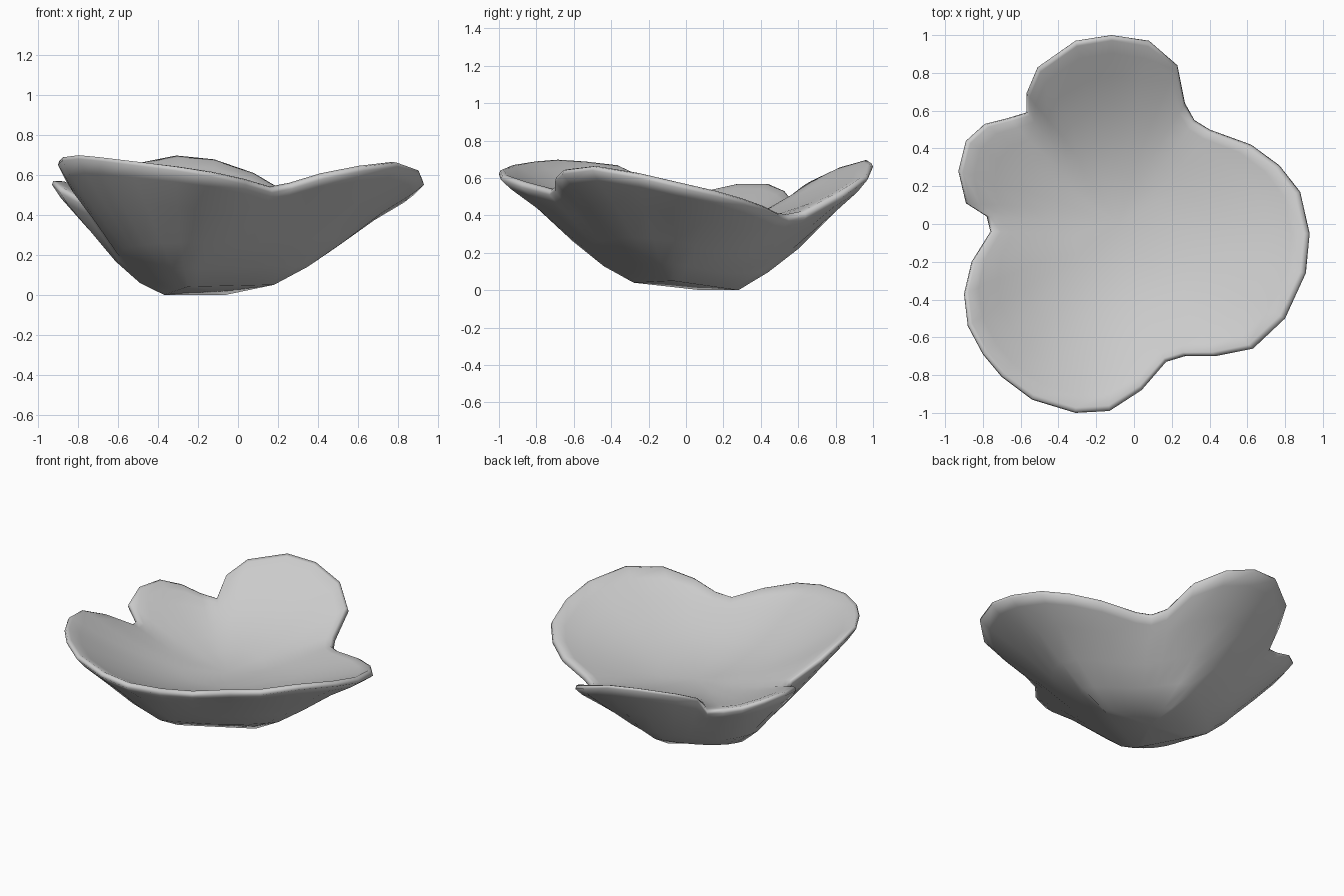
import bpy
import bmesh
from mathutils import Vector

cube = bpy.data.objects.get("Cube")
if cube:
    bpy.data.objects.remove(cube, do_unlink=True)


def make_material(name, colour):
    material = bpy.data.materials.new(name)
    material.use_nodes = True
    material.diffuse_color = colour
    material.node_tree.nodes["Principled BSDF"].inputs["Base Color"].default_value = colour
    return material


# Lobed rim, anticlockwise from the left side, in hundredths of a unit
rim_points = [
    # left lobe, back half
    (93, -5, 59), (88, 17, 54), (77, 31, 50), (62, 42, 46), (40, 50, 42), (32, 55, 41),
    # back lobe
    (27, 64, 43), (23, 84, 54), (8, 97, 63), (-12, 100, 70), (-31, 97, 72),
    (-51, 83, 68), (-57, 69, 61), (-57, 59, 49),
    # right lobe
    (-67, 56, 51), (-79, 53, 55), (-89, 44, 59), (-93, 28, 59), (-89, 11, 55), (-78, 4, 49),
    # front lobe
    (-76, -4, 50), (-86, -20, 61), (-90, -37, 69), (-88, -54, 71), (-80, -69, 72),
    (-70, -81, 71), (-54, -93, 69), (-31, -100, 66), (-13, -99, 63), (4, -88, 59), (17, -73, 55),
    # left lobe, front half
    (27, -70, 57), (43, -70, 62), (63, -66, 66), (80, -50, 68), (91, -26, 64),
]
rim = [Vector(point) / 100 for point in rim_points]
count = len(rim)

# Rim with softened notches, followed by the lower wall
soft_rim = [sum((rim[(i + k) % count] for k in range(-2, 3)), Vector()) / 5 for i in range(count)]

# Four-cornered foot: left, back, right and front corner
foot = [Vector(p) / 100 for p in [(18, -7, 5), (-6, 28, 0), (-37, 8, 0), (-25, -28, 4)]]
foot_centre = sum(foot, Vector()) / len(foot)
floor_centre = Vector((-0.08, 0, 0.33))
per_side = count // len(foot)


def softened(i, t):
    return rim[i].lerp(soft_rim[i], min(1, max(0, (0.95 - t) * 2)))


def outer_point(i, t, lift):
    """Point on the sagging outer wall, t from foot to rim, raised by lift."""
    side, step = divmod(i, per_side)
    base = foot[side].lerp(foot[(side + 1) % len(foot)], step / per_side)
    top = softened(i, t)
    point = base.lerp(top, t)
    sag = 0.4 + 0.4 * max(0, top.y) * t + 0.4 * max(0, -top.x)
    point.z += lift - sag * top.z * t * (1 - t)
    return point


def inner_point(i, t):
    """Point on the shallow dished inside, t from floor centre to rim."""
    top = softened(i, t)
    point = floor_centre.lerp(top, t)
    point.z = floor_centre.z + (top.z - floor_centre.z) * t ** 2
    return point


bm = bmesh.new()
# Outside going up and over the rounded lip, then inside going down
outer_stations = [(0, 0), (0.25, 0), (0.5, 0), (0.75, 0), (0.93, -0.03),
                  (1, -0.04), (0.99, -0.01), (0.96, 0.02)]
rings = [[bm.verts.new(outer_point(i, t, lift)) for i in range(count)]
         for t, lift in outer_stations]
rings += [[bm.verts.new(inner_point(i, t)) for i in range(count)]
          for t in (0.91, 0.8, 0.65, 0.5, 0.3)]
for lower, upper in zip(rings, rings[1:]):
    for i in range(count):
        j = (i + 1) % count
        bm.faces.new((lower[i], lower[j], upper[j], upper[i]))

# Close the underside and the inner floor
for ring, middle in ((rings[0], foot_centre), (rings[-1], floor_centre)):
    hub = bm.verts.new(middle)
    for i in range(count):
        bm.faces.new((ring[i], ring[(i + 1) % count], hub))

bmesh.ops.recalc_face_normals(bm, faces=bm.faces)
for face in bm.faces:
    face.smooth = True

mesh = bpy.data.meshes.new("lobed_bowl")
bm.to_mesh(mesh)
bm.free()
mesh.materials.append(make_material("pale grey", (0.6, 0.6, 0.6, 1)))
bowl = bpy.data.objects.new("lobed_bowl", mesh)
bpy.context.collection.objects.link(bowl)
